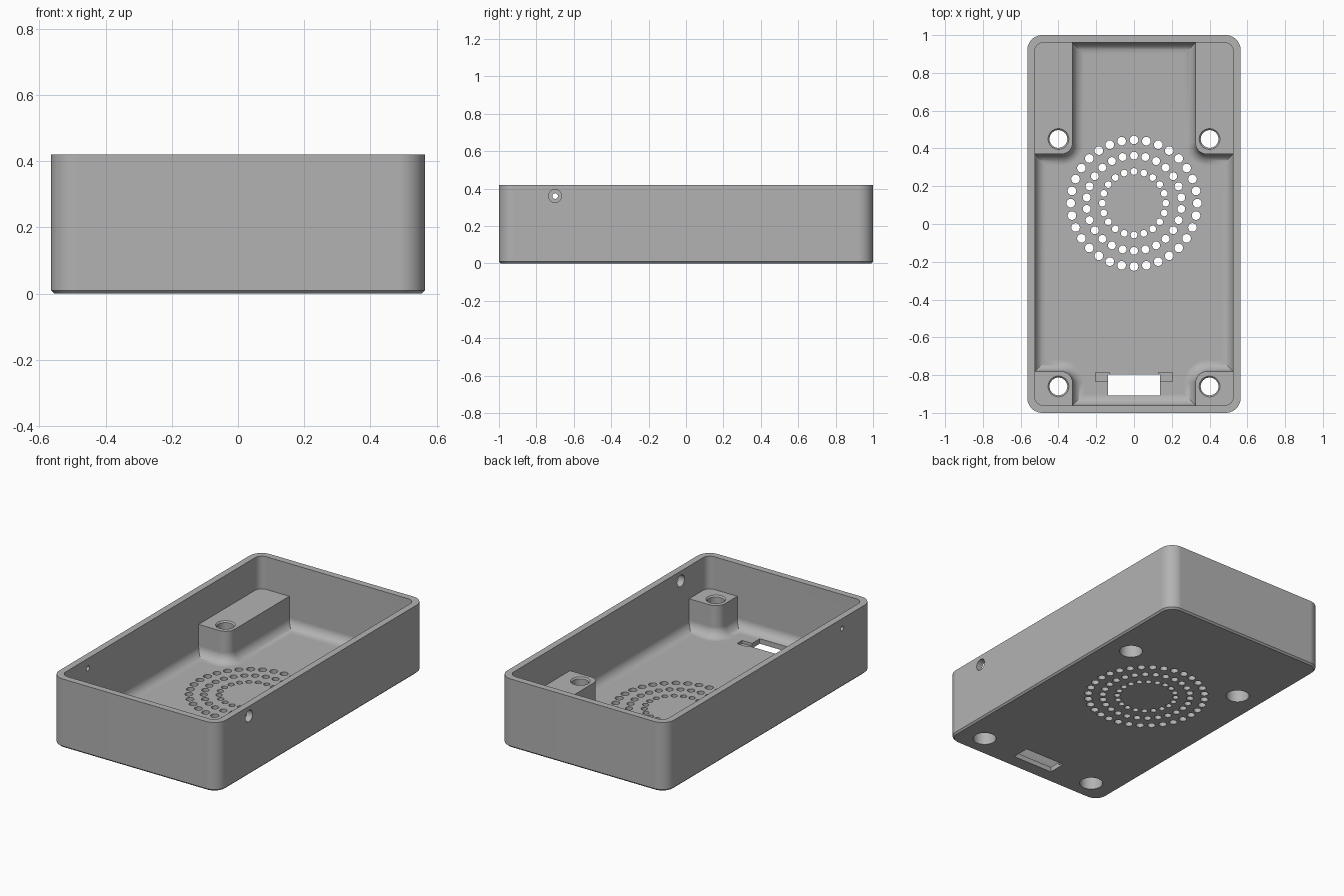
import bpy, bmesh
from math import sin, cos, pi, radians
from mathutils import Matrix

if "Cube" in bpy.data.objects:
    bpy.data.objects.remove(bpy.data.objects["Cube"])

HX, HY, HEIGHT = 0.565, 1.0, 0.42      # outer half sizes and height
WALL, FLOOR, FILLET = 0.04, 0.03, 0.06
BOSS_TOP, BOSS_X, BOSS_R = 0.22, 0.325, 0.06
BACK_Y, FRONT_Y = 0.37, -0.78          # inner faces of the corner bosses

plastic = bpy.data.materials.new("grey_plastic")
grey = (0.45, 0.45, 0.45, 1)
plastic.use_nodes = True
plastic.diffuse_color = grey
plastic.node_tree.nodes["Principled BSDF"].inputs["Base Color"].default_value = grey


def make(name, bm):
    bmesh.ops.recalc_face_normals(bm, faces=bm.faces[:])
    mesh = bpy.data.meshes.new(name)
    bm.to_mesh(mesh)
    bm.free()
    mesh.materials.append(plastic)
    obj = bpy.data.objects.new(name, mesh)
    bpy.context.collection.objects.link(obj)
    return obj


def loft(bm, rings):
    """Closed solid through a list of (outline, z) with matching point counts."""
    loops = [[bm.verts.new((x, y, z)) for x, y in pts] for pts, z in rings]
    for a, b in zip(loops, loops[1:]):
        for i in range(len(a)):
            bm.faces.new((a[i - 1], a[i], b[i], b[i - 1]))
    bm.faces.new(loops[0][::-1])
    bm.faces.new(loops[-1])


def arc(cx, cy, r, a0, a1, n=10):
    angles = [radians(a0 + (a1 - a0) * i / n) for i in range(n + 1)]
    return [(cx + r * cos(a), cy + r * sin(a)) for a in angles]


def rounded_rect(hx, hy, r):
    pts = []
    for k, (sx, sy) in enumerate([(1, 1), (-1, 1), (-1, -1), (1, -1)]):
        pts += arc(sx * (hx - r), sy * (hy - r), r, 90 * k, 90 * k + 90)
    return pts


def well_outline(d):
    """Cavity outline between the bosses, inset by d."""
    w, back, bx = HX - WALL - d, HY - WALL - d, BOSS_X + BOSS_R
    half = [(BOSS_X - d, -back)]
    half += arc(bx, FRONT_Y - BOSS_R, BOSS_R + d, 180, 90)
    half += [(w, FRONT_Y + d), (w, BACK_Y - d)]
    half += arc(bx, BACK_Y + BOSS_R, BOSS_R + d, 270, 180)
    half += [(BOSS_X - d, back)]
    # drop points that repeat the arc ends
    half = [p for i, p in enumerate(half) if i == 0 or
            abs(p[0] - half[i - 1][0]) + abs(p[1] - half[i - 1][1]) > 1e-5]
    return half + [(-x, y) for x, y in reversed(half)]


def circle(x, y, r, n):
    return [(x + r * cos(2 * pi * i / n), y + r * sin(2 * pi * i / n)) for i in range(n)]


def box(bm, x0, x1, y0, y1, z0, z1):
    loft(bm, [([(x0, y0), (x1, y0), (x1, y1), (x0, y1)], z) for z in (z0, z1)])


def cut(target, bm):
    cutter = make("cutter", bm)
    cutter.hide_render = True
    mod = target.modifiers.new("cut", "BOOLEAN")
    mod.operation, mod.solver, mod.object = "DIFFERENCE", "EXACT", cutter
    bpy.context.view_layer.objects.active = target
    bpy.ops.object.modifier_apply(modifier=mod.name)
    bpy.data.objects.remove(cutter)


# Outer shell with a small chamfer round the base
bm = bmesh.new()
loft(bm, [(rounded_rect(HX - 0.01, HY - 0.01, 0.07), 0),
          (rounded_rect(HX, HY, 0.08), 0.01),
          (rounded_rect(HX, HY, 0.08), HEIGHT)])
case = make("speaker_case", bm)

# Open upper cavity, above the bosses
bm = bmesh.new()
top = rounded_rect(HX - WALL, HY - WALL, 0.045)
loft(bm, [(top, BOSS_TOP), (top, HEIGHT + 0.1)])
cut(case, bm)

# Lower well with a filleted floor, leaving the corner bosses standing
bm = bmesh.new()
rings = []
for i in range(9):
    t = pi / 2 * i / 8
    rings.append((well_outline(FILLET * (1 - sin(t))), FLOOR + FILLET * (1 - cos(t))))
loft(bm, rings + [(well_outline(0), BOSS_TOP + 0.08)])
cut(case, bm)

# Speaker grille, counterbored screw holes and connector slot
bm = bmesh.new()
for ring_r, hole_r, count in [(0.335, 0.023, 32), (0.252, 0.021, 26), (0.168, 0.018, 20)]:
    for i in range(count):
        a = 2 * pi * i / count
        pts = circle(ring_r * sin(a), 0.11 + ring_r * cos(a), hole_r, 16)
        loft(bm, [(pts, -0.05), (pts, 0.1)])
for x in (-0.4, 0.4):
    for y in (-0.86, 0.45):
        steps = [(0.066, -0.05), (0.066, 0.15), (0.047, 0.15), (0.047, BOSS_TOP - 0.008),
                 (0.055, BOSS_TOP), (0.055, BOSS_TOP + 0.05)]
        loft(bm, [(circle(x, y, r, 32), z) for r, z in steps])
box(bm, -0.137, 0.137, -0.908, -0.797, -0.05, 0.1)
cut(case, bm)

# Shallow clip pockets beside the slot
bm = bmesh.new()
for x0, x1 in [(-0.205, -0.13), (0.13, 0.205)]:
    box(bm, x0, x1, -0.835, -0.785, 0.012, 0.1)
cut(case, bm)

# Side wall holes, wide on one side and narrow on the other
bm = bmesh.new()
for r, side in [(0.035, 1), (0.015, -1)]:
    bmesh.ops.create_cone(bm, cap_ends=True, segments=32, radius1=r, radius2=r, depth=0.2,
                          matrix=Matrix.Translation((side * HX, -0.7, 0.36))
                          @ Matrix.Rotation(pi / 2, 4, "Y"))
cut(case, bm)

# Smooth the rounded surfaces, keep the edges crisp
bpy.ops.object.select_all(action="DESELECT")
case.select_set(True)
bpy.context.view_layer.objects.active = case
bpy.ops.object.shade_smooth_by_angle(angle=radians(30))
weighted = case.modifiers.new("weighted_normals", "WEIGHTED_NORMAL")
weighted.keep_sharp = True
